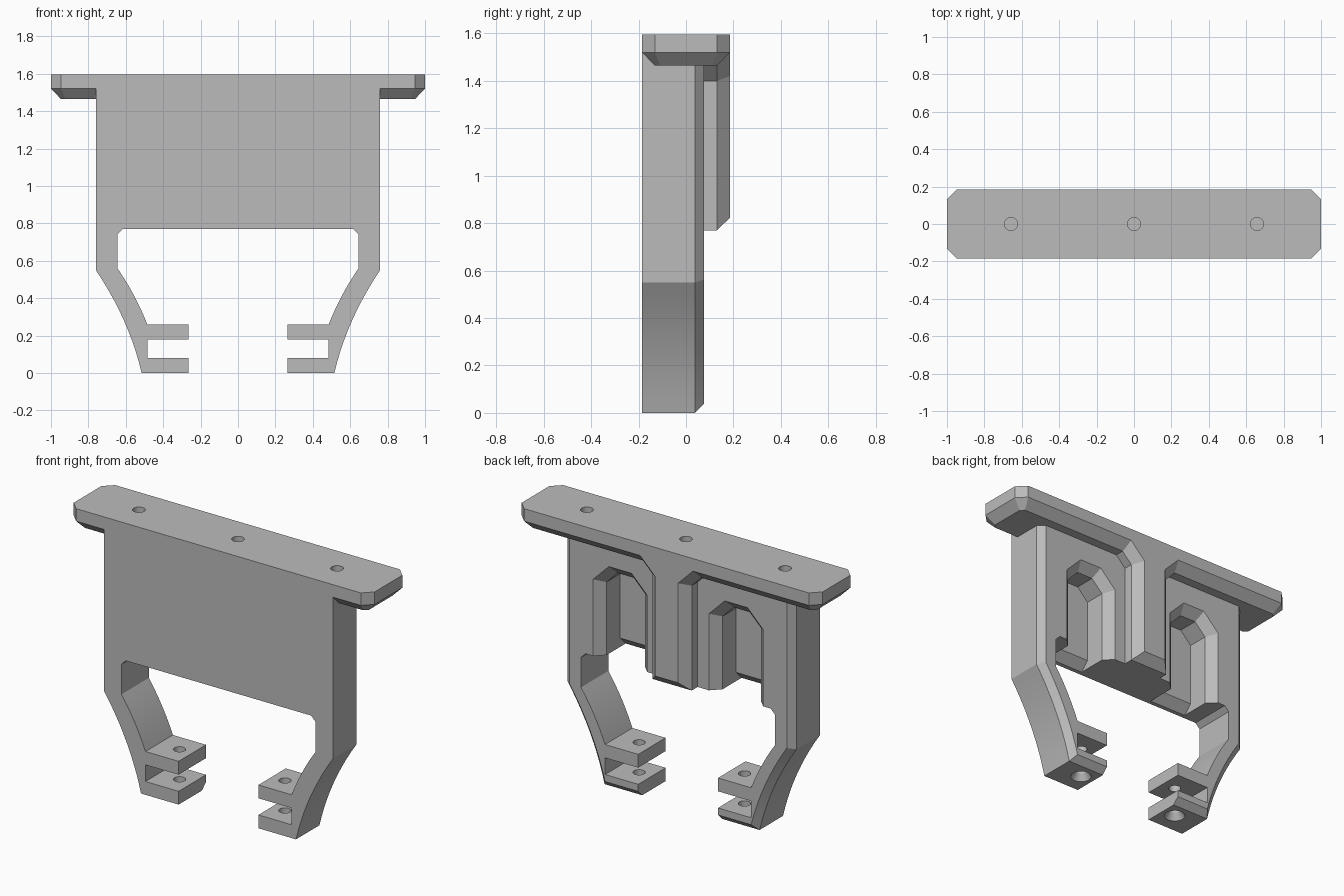
import bpy, bmesh, math
from mathutils import Vector

if "Cube" in bpy.data.objects:
    bpy.data.objects.remove(bpy.data.objects["Cube"], do_unlink=True)

GREY = (0.5, 0.5, 0.5, 1.0)
grey = bpy.data.materials.new("plain_grey")
grey.use_nodes = True
grey.diffuse_color = GREY
grey.node_tree.nodes["Principled BSDF"].inputs["Base Color"].default_value = GREY

FRONT, BACK = -0.185, 0.075   # panel thickness in y
CH = 0.053                    # main chamfer size


def make_object(name, bm):
    bmesh.ops.recalc_face_normals(bm, faces=bm.faces)
    mesh = bpy.data.meshes.new(name)
    bm.to_mesh(mesh)
    bm.free()
    mesh.materials.append(grey)
    obj = bpy.data.objects.new(name, mesh)
    bpy.context.collection.objects.link(obj)
    return obj


def loft_mesh(rings):
    """Closed solid through matching rings of points."""
    bm = bmesh.new()
    loops = [[bm.verts.new(p) for p in ring] for ring in rings]
    n = len(loops[0])
    for a, b in zip(loops, loops[1:]):
        for i in range(n):
            j = (i + 1) % n
            bm.faces.new((a[i], a[j], b[j], b[i]))
    bm.faces.new(loops[0])
    bm.faces.new(loops[-1])
    return bm


def loft(name, rings):
    return make_object(name, loft_mesh(rings))


def at_y(outline, y):
    return [(x, y, z) for x, z in outline]


def mirrored(points):
    return [(-x, z) for x, z in reversed(points)]


def curve(a, c, b, steps=10):
    """Quadratic curve from a to b pulled towards c."""
    a, b, c = Vector(a), Vector(b), Vector(c)
    ts = [i / steps for i in range(steps + 1)]
    return [tuple(a * (1 - t) ** 2 + c * 2 * t * (1 - t) + b * t * t) for t in ts]


def drill(x, y, z0, z1, r0, r1):
    """Round cutter with radius r0 at z0 and r1 at z1."""
    def circle(z, r):
        angles = [math.tau * i / 24 for i in range(24)]
        return [(x + r * math.cos(t), y + r * math.sin(t), z) for t in angles]
    return loft("cutter", [circle(z0, r0), circle(z1, r1)])


def activate(obj):
    bpy.ops.object.select_all(action="DESELECT")
    obj.select_set(True)
    bpy.context.view_layer.objects.active = obj


def cut(target, cutter):
    cutter.hide_render = True
    mod = target.modifiers.new("cut", "BOOLEAN")
    mod.operation, mod.solver, mod.object = "DIFFERENCE", "EXACT", cutter
    activate(target)
    bpy.ops.object.modifier_apply(modifier=mod.name)
    bpy.data.objects.remove(cutter, do_unlink=True)


# Panel with two curved legs and forked feet, one outline
outer = [(0.265, 0)] + curve((0.515, 0), (0.582, 0.285), (0.76, 0.55)) + [(0.76, 1.56)]
inner = [(0.615, 0.77), (0.645, 0.74)]
inner += curve((0.645, 0.56), (0.55, 0.424), (0.485, 0.26))
inner += [(0.265, 0.26), (0.265, 0.18), (0.485, 0.18), (0.485, 0.08), (0.265, 0.08)]
outline = outer + mirrored(outer) + mirrored(inner) + inner
bm = loft_mesh([at_y(outline, FRONT), at_y(outline, BACK)])
bmesh.ops.recalc_face_normals(bm, faces=bm.faces)

# Chamfer the rear outer edge of the legs
bm.verts.ensure_lookup_table()
count, rim = len(outline), 2 * len(outer)
rear = bm.verts[count:count + rim]
edges = []
for a, b in zip(rear, rear[1:]):
    top = min(a.co.z, b.co.z) > 1.5
    if not top and a.co.x * b.co.x > 0:
        edges.append(bm.edges.get((a, b)))
bmesh.ops.bevel(bm, geom=edges, offset=0.038, segments=1, affect="EDGES")
panel = make_object("panel_with_legs", bm)


# Rear pockets, open at the bottom, with chamfered rims
def pocket_ring(cx, y, inset):
    w = 0.18 - inset
    top = 1.335 - inset
    c = 0.105 - inset * (2 - math.sqrt(2))
    half = [(w, 0.6), (w, top - c), (w - c, top)]
    return [(cx + x, y, z) for x, z in half + mirrored(half)]


for side in (-1, 1):
    cx = side * 0.385
    cut(panel, loft("cutter", [
        pocket_ring(cx, BACK + 0.02, -0.02),
        pocket_ring(cx, BACK - CH, CH),
        pocket_ring(cx, -0.106, CH)]))
    # Sloped lower lip of the pocket floor
    wedge = [(-0.09, 0.839), (-0.179, 0.75), (-0.09, 0.75)]
    cut(panel, loft("cutter", [[(cx + d, y, z) for y, z in wedge] for d in (-0.127, 0.127)]))
    # Bolt holes through the forked feet, countersunk below
    cut(panel, drill(side * 0.35, -0.055, -0.05, 0.3, 0.034, 0.034))
    cut(panel, drill(side * 0.35, -0.055, -0.02, 0.04, 0.072, 0.034))


# Top plate with clipped corners and chamfered underside
def plate_ring(z, inset):
    w, d = 1 - inset, 0.185 - inset
    c = 0.054 - inset * (2 - math.sqrt(2))
    half = [(w - c, -d), (w, c - d), (w, d - c), (w - c, d)]
    return [(x, y, z) for x, y in half + mirrored(half)]


plate = loft("top_plate", [plate_ring(1.465, CH), plate_ring(1.52, 0), plate_ring(1.595, 0)])

# Screw holes down through the plate into the panel
for x in (-0.658, 0, 0.658):
    for part in (plate, panel):
        cut(part, drill(x, 0, 1.25, 1.65, 0.035, 0.035))

# Central rear rib, flaring into the plate
base = [(0.13, 0.77), (0.13, 1.4), (0.196, 1.466), (0.196, 1.55)]
face = [(0.076, 0.823), (0.076, 1.42), (0.176, 1.52), (0.176, 1.55)]
base, face = base + mirrored(base), face + mirrored(face)
rib = loft("center_rib", [at_y(base, 0.06), at_y(base, 0.131), at_y(face, 0.185)])

for part in (panel, plate, rib):
    activate(part)
    bpy.ops.object.shade_smooth_by_angle(angle=math.radians(20))
